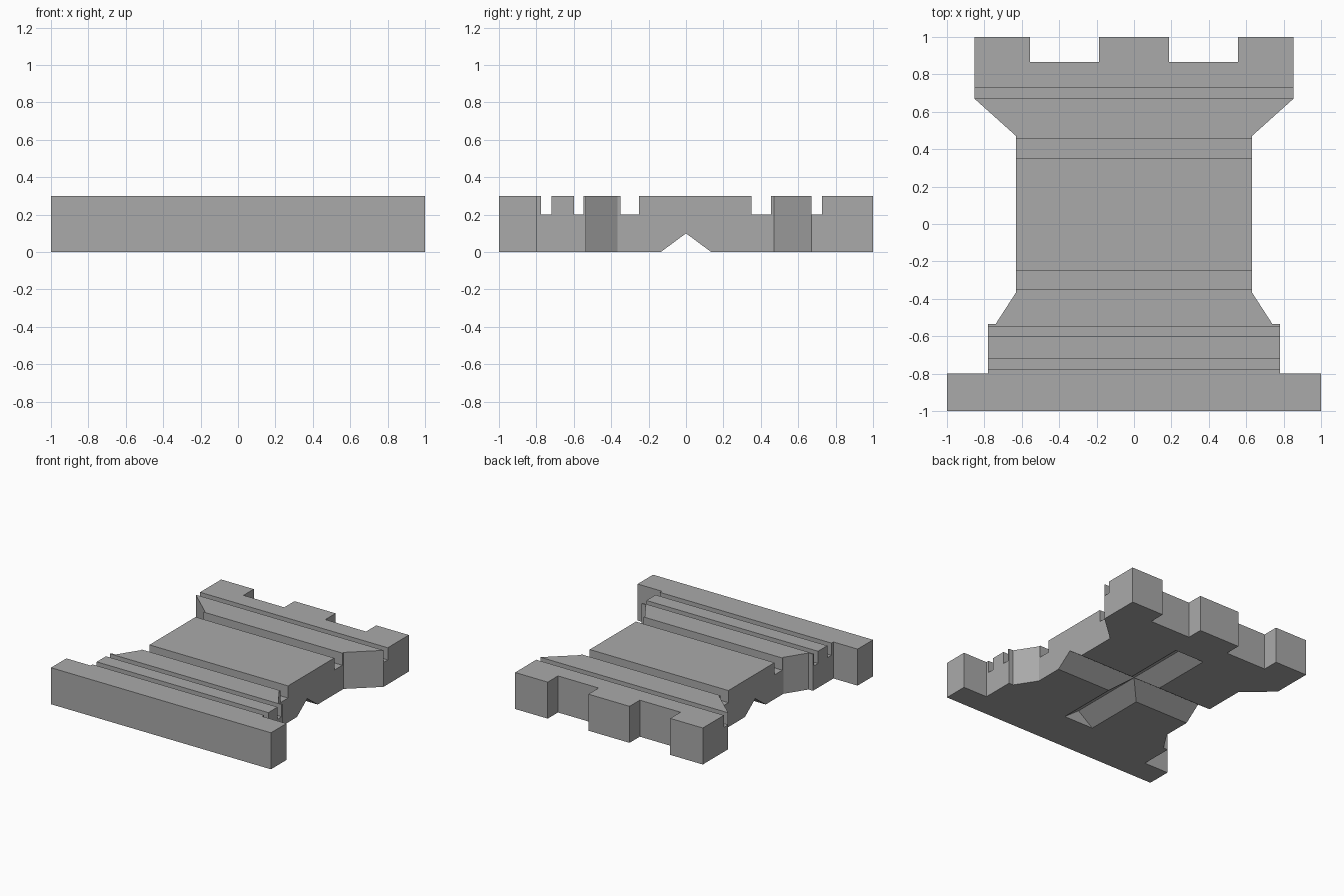
import bpy, bmesh
from mathutils import Matrix

cube = bpy.data.objects.get("Cube")
if cube:
    bpy.data.objects.remove(cube, do_unlink=True)

HEIGHT = 0.3
GROOVE_FLOOR = 0.2

grey = bpy.data.materials.new("plain grey")
grey.use_nodes = True
colour = (0.4, 0.4, 0.4, 1)
grey.diffuse_color = colour
for node in grey.node_tree.nodes:
    if node.type == 'BSDF_PRINCIPLED':
        node.inputs["Base Color"].default_value = colour


def prism(name, points, low, high, matrix=None):
    """Extrude a flat outline from z = low to z = high, then place it."""
    bm = bmesh.new()
    face = bm.faces.new([bm.verts.new((x, y, low)) for x, y in points])
    top = bmesh.ops.extrude_face_region(bm, geom=[face])["geom"]
    verts = [v for v in top if isinstance(v, bmesh.types.BMVert)]
    bmesh.ops.translate(bm, verts=verts, vec=(0, 0, high - low))
    if matrix:
        bm.transform(matrix)
    bmesh.ops.recalc_face_normals(bm, faces=bm.faces)
    mesh = bpy.data.meshes.new(name)
    bm.to_mesh(mesh)
    bm.free()
    mesh.materials.append(grey)
    obj = bpy.data.objects.new(name, mesh)
    bpy.context.collection.objects.link(obj)
    return obj


def cut(target, cutter):
    """Subtract the cutter from the target and discard it."""
    cutter.hide_render = True
    mod = target.modifiers.new(cutter.name, 'BOOLEAN')
    mod.operation = 'DIFFERENCE'
    mod.solver = 'EXACT'
    mod.object = cutter
    bpy.context.view_layer.objects.active = target
    bpy.ops.object.modifier_apply(modifier=mod.name)
    bpy.data.objects.remove(cutter, do_unlink=True)


# Tower slab: half outline from the foot to the battlements, mirrored in x
half = [(1, -1), (1, -0.8), (0.78, -0.8), (0.78, -0.535), (0.74, -0.535),
        (0.63, -0.365), (0.63, 0.47), (0.853, 0.67), (0.853, 1),
        (0.557, 1), (0.557, 0.867), (0.187, 0.867), (0.187, 1)]
outline = half + [(-x, y) for x, y in reversed(half)]
tower = prism("tower_slab", outline, 0, HEIGHT)

# Square grooves across the upper face
for y0, y1 in [(-0.775, -0.72), (-0.6, -0.547), (-0.35, -0.25),
               (0.35, 0.455), (0.672, 0.726)]:
    strip = [(-1.2, y0), (1.2, y0), (1.2, y1), (-1.2, y1)]
    cut(tower, prism("groove_cutter", strip, GROOVE_FLOOR, HEIGHT + 0.1))

# Crossed V channels in the underside
wedge = [(-0.27, -0.1), (0.27, -0.1), (0, 0.1)]
along_y = Matrix.Rotation(1.5707963, 4, 'X')
along_x = Matrix.Rotation(1.5707963, 4, 'Z') @ along_y
for turn in (along_y, along_x):
    cut(tower, prism("channel_cutter", wedge, -0.65, 0.65, turn))
